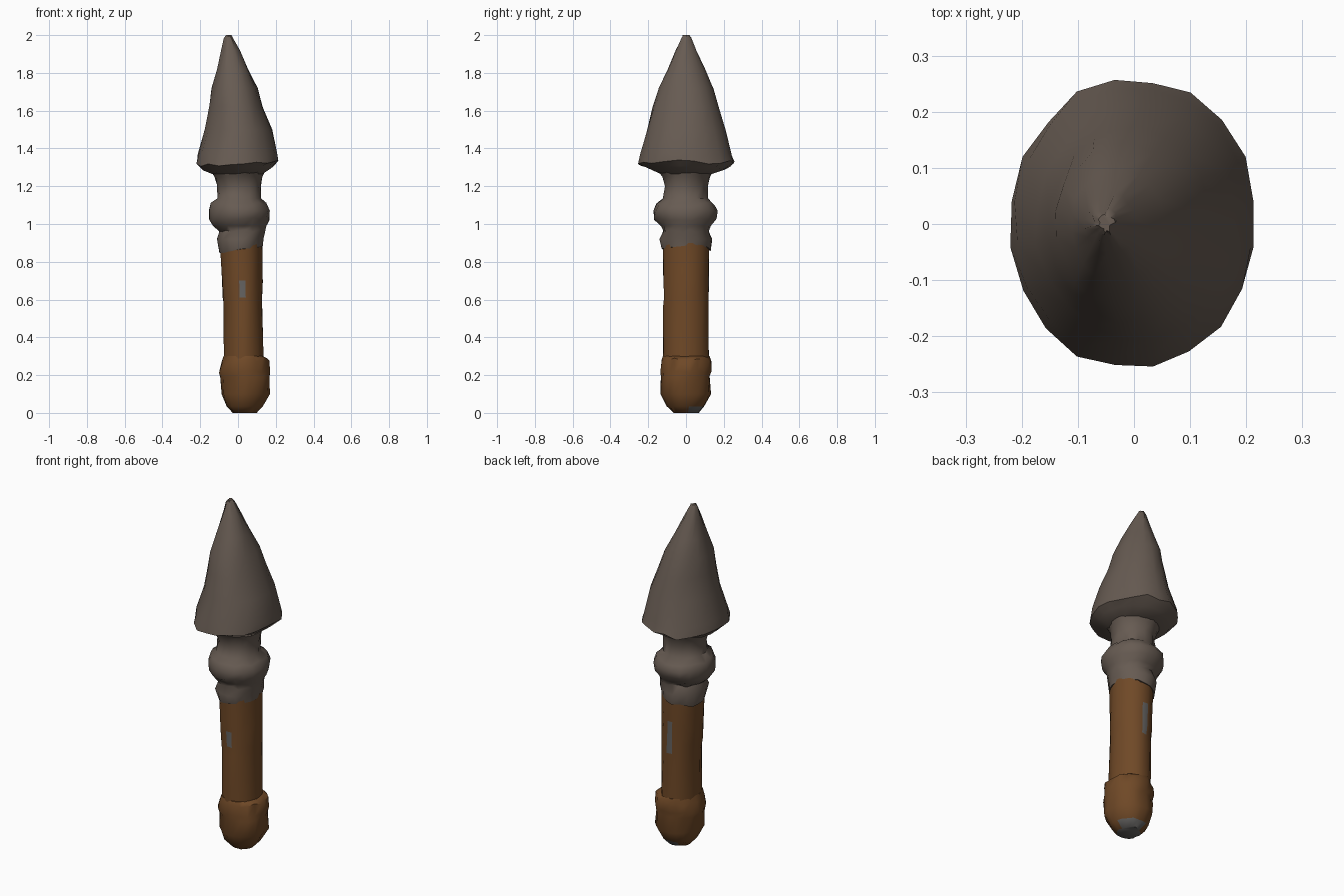
import bpy
import bmesh
import random
from math import sin, cos, radians

random.seed(4)
SIDES = 20

cube = bpy.data.objects.get("Cube")
if cube:
    bpy.data.objects.remove(cube, do_unlink=True)


def make_material(name, color):
    mat = bpy.data.materials.new(name)
    mat.use_nodes = True
    mat.diffuse_color = (*color, 1)
    shader = mat.node_tree.nodes["Principled BSDF"]
    shader.inputs["Base Color"].default_value = (*color, 1)
    shader.inputs["Roughness"].default_value = 0.9
    return mat


stone = make_material("warm grey stone", (0.135, 0.105, 0.085))
wood = make_material("brown wood", (0.16, 0.066, 0.02))
worn = make_material("worn grey", (0.13, 0.125, 0.12))


def lathe(name, rings, materials, rough=0.004, tilt=None, pick=None):
    """Skin rough oval rings given as (height, centre x, half width, half depth)."""
    tilt = tilt or {}
    bm = bmesh.new()
    loops = []
    for row, (z, cx, rx, ry) in enumerate(rings):
        slope, wave = tilt.get(row, (0, 0))
        loop = []
        for i in range(SIDES):
            a = radians(9 + 360 * i / SIDES)
            r = 1 + random.uniform(-rough, rough) / rx
            dz = slope * cos(a) + random.uniform(-wave, wave)
            loop.append(bm.verts.new((cx + rx * r * cos(a), ry * r * sin(a), z + dz)))
        loops.append(loop)
    for row, (low, high) in enumerate(zip(loops, loops[1:])):
        for i in range(SIDES):
            j = (i + 1) % SIDES
            face = bm.faces.new((low[i], low[j], high[j], high[i]))
            if pick:
                face.material_index = pick(row, i)
    bottom = bm.faces.new(loops[0][::-1])
    bm.faces.new(loops[-1])
    if pick:
        bottom.material_index = pick(-1, 0)
    mesh = bpy.data.meshes.new(name)
    bm.to_mesh(mesh)
    bm.free()
    for mat in materials:
        mesh.materials.append(mat)
    obj = bpy.data.objects.new(name, mesh)
    bpy.context.collection.objects.link(obj)
    bpy.ops.object.select_all(action="DESELECT")
    obj.select_set(True)
    bpy.context.view_layer.objects.active = obj
    bpy.ops.object.shade_smooth_by_angle(angle=radians(50))
    return obj


# Rounded wooden pommel with a worn base
lathe("pommel", [
    (0, 0.035, 0.06, 0.065),
    (0.035, 0.035, 0.095, 0.1),
    (0.1, 0.04, 0.125, 0.135),
    (0.19, 0.04, 0.13, 0.13),
    (0.22, 0.035, 0.132, 0.132),
    (0.275, 0.04, 0.125, 0.133),
    (0.3, 0.03, 0.105, 0.12),
], [wood, worn], rough=0.006, tilt={4: (0, 0.008), 5: (0.01, 0.008)},
    pick=lambda row, i: 1 if row < 0 or (row == 0 and i < 6) else 0)


# Wooden grip with a worn chip at the front and a longer one at the back
def grip_chips(row, i):
    return 1 if (i == 14 and row == 2) or (i == 4 and row in (1, 2, 3)) else 0


lathe("grip", [
    (0.28, 0.03, 0.105, 0.12),
    (0.56, 0.027, 0.103, 0.12),
    (0.61, 0.025, 0.105, 0.12),
    (0.7, 0.023, 0.107, 0.12),
    (0.75, 0.021, 0.108, 0.121),
    (0.88, 0.018, 0.112, 0.125),
], [wood, worn], rough=0.003, tilt={5: (0.02, 0)}, pick=grip_chips)

# Stone collar with a bulging ring and a waisted neck
lathe("collar", [
    (0.865, 0.018, 0.114, 0.127),
    (0.92, 0.01, 0.124, 0.138),
    (0.965, 0.025, 0.122, 0.12),
    (0.99, 0.01, 0.14, 0.135),
    (1.025, 0.008, 0.16, 0.168),
    (1.07, 0.008, 0.164, 0.172),
    (1.105, 0.006, 0.15, 0.155),
    (1.135, 0.005, 0.118, 0.12),
    (1.2, 0.006, 0.115, 0.114),
    (1.25, 0.002, 0.125, 0.125),
    (1.285, 0, 0.145, 0.15),
], [stone], rough=0.005, tilt={0: (0.02, 0.006), 2: (0, 0.008), 4: (0, 0.01), 6: (0, 0.01)})

# Pointed stone head with a ragged flared rim and an off-centre tip
lathe("spear_head", [
    (1.265, 0, 0.135, 0.135),
    (1.295, 0, 0.185, 0.2),
    (1.32, 0, 0.22, 0.26),
    (1.365, 0, 0.212, 0.246),
    (1.5, 0.004, 0.178, 0.207),
    (1.62, -0.008, 0.142, 0.176),
    (1.72, -0.018, 0.12, 0.145),
    (1.82, -0.03, 0.085, 0.1),
    (1.92, -0.042, 0.048, 0.055),
    (1.985, -0.05, 0.022, 0.024),
    (2, -0.05, 0.012, 0.014),
], [stone], rough=0.005, tilt={1: (0.01, 0.008), 2: (0.01, 0.012), 3: (0, 0.012)})
